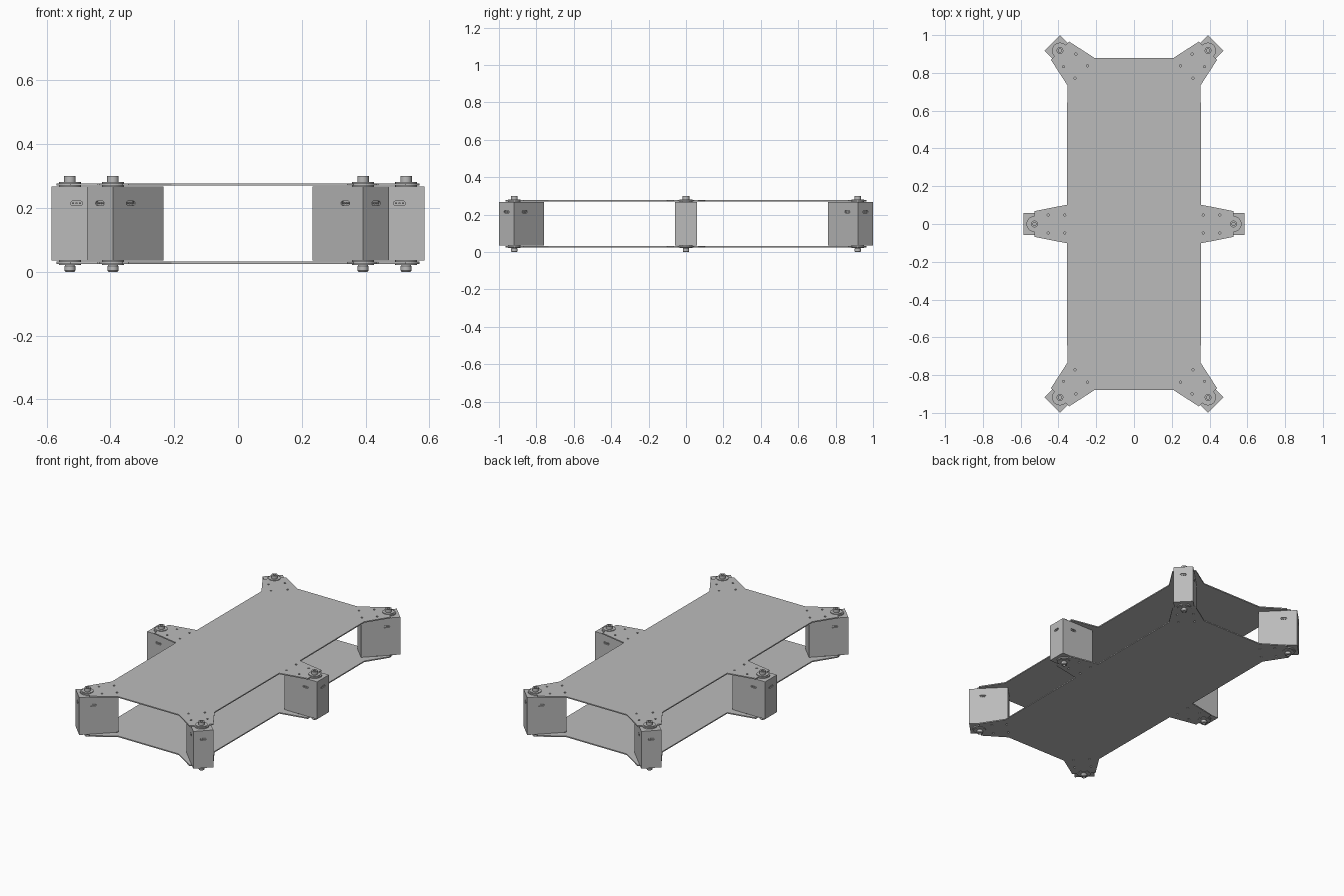
import bpy, bmesh, math
from mathutils import Matrix, Vector

if "Cube" in bpy.data.objects:
    bpy.data.objects.remove(bpy.data.objects["Cube"])

grey = bpy.data.materials.new("plain_grey")
grey.use_nodes = True
grey.diffuse_color = (0.5, 0.5, 0.5, 1)
grey.node_tree.nodes["Principled BSDF"].inputs["Base Color"].default_value = (0.5, 0.5, 0.5, 1)


def place(name, mesh, matrix=Matrix(), smooth=False):
    obj = bpy.data.objects.new(name, mesh)
    bpy.context.collection.objects.link(obj)
    obj.matrix_world = matrix
    return obj


def arc(r, start=0, end=360, n=16, cx=0, cy=0):
    closed = end - start == 360
    steps = n if closed else n + 1
    return [(cx + r * math.cos(math.radians(start + (end - start) * i / n)),
             cy + r * math.sin(math.radians(start + (end - start) * i / n)))
            for i in range(steps)]


def sheet(name, loops, z0, z1):
    """Flat sheet: first loop is the outline, the others are holes."""
    curve = bpy.data.curves.new(name, "CURVE")
    curve.dimensions = "2D"
    curve.fill_mode = "BOTH"
    curve.extrude = (z1 - z0) / 2
    for loop in loops:
        s = curve.splines.new("POLY")
        s.points.add(len(loop) - 1)
        for p, (x, y) in zip(s.points, loop):
            p.co = (x, y, 0, 1)
        s.use_cyclic_u = True
    temp = bpy.data.objects.new(name, curve)
    bpy.context.collection.objects.link(temp)
    bpy.context.view_layer.update()
    mesh = bpy.data.meshes.new_from_object(temp)
    bpy.data.objects.remove(temp)
    bm = bmesh.new()
    bm.from_mesh(mesh)
    bmesh.ops.remove_doubles(bm, verts=bm.verts, dist=1e-5)
    bmesh.ops.recalc_face_normals(bm, faces=bm.faces)
    bmesh.ops.translate(bm, verts=bm.verts, vec=(0, 0, (z0 + z1) / 2))
    bm.to_mesh(mesh)
    bm.free()
    mesh.name = name
    mesh.materials.clear()
    mesh.materials.append(grey)
    for f in mesh.polygons:
        f.use_smooth = False
    return mesh


def lathe(name, profile, n=24):
    """Turned part from (radius, z) points, starting and ending on the axis."""
    bm = bmesh.new()
    verts = [bm.verts.new((r, 0, z)) for r, z in profile]
    edges = [bm.edges.new(pair) for pair in zip(verts, verts[1:])]
    bmesh.ops.spin(bm, geom=verts + edges, axis=(0, 0, 1), cent=(0, 0, 0),
                   angle=math.tau, steps=n)
    bmesh.ops.remove_doubles(bm, verts=bm.verts, dist=1e-5)
    bmesh.ops.recalc_face_normals(bm, faces=bm.faces)
    mesh = bpy.data.meshes.new(name)
    bm.to_mesh(mesh)
    bm.free()
    mesh.materials.append(grey)
    turned.append(mesh)
    return mesh


def rect(x0, x1, y0, y1):
    return [(x0, y0), (x1, y0), (x1, y1), (x0, y1)]


turned = []

# Leg stations, counter-clockwise: name, pivot, heading, arm root
MID, CX, CY = 0.527, 0.392, 0.918
legs = [("middle_left", MID, 0, 0, -0.172),
        ("back_left", CX, CY, 45, -0.157),
        ("back_right", -CX, CY, 135, -0.157),
        ("middle_right", -MID, 0, 180, -0.172),
        ("front_right", -CX, -CY, 225, -0.157),
        ("front_left", CX, -CY, 315, -0.157)]


def station(x, y, heading):
    return Matrix.Translation((x, y, 0)) @ Matrix.Rotation(math.radians(heading), 4, "Z")


# Body plates with tapered arms, rounded tabs and screw holes
outline, holes = [], []
for _, x, y, heading, root in legs:
    m = station(x, y, heading)
    arm = [(root, -0.102), (0, -0.068)] + arc(0.042, -90, 90) + [(0, 0.068), (root, 0.102)]
    outline += [(m @ Vector((*p, 0)))[:2] for p in arm]
    for hx in (-0.073, -0.16):
        for hy in (-0.047, 0.047):
            holes.append([(m @ Vector((*p, 0)))[:2] for p in arc(0.006, n=12, cx=hx, cy=hy)])
place("top_plate", sheet("top_plate", [outline] + holes, 0.27, 0.277))
place("bottom_plate", sheet("bottom_plate", [outline] + holes, 0.025, 0.032))

# Servo housing: a solid core with slotted panels on three sides
BACK, OUT, HALF, LOW, HIGH, T = -0.167, 0.058, 0.0575, 0.035, 0.267, 0.006
core = sheet("housing_core", [rect(BACK, OUT - T, -HALF + T, HALF - T)], LOW, HIGH)


def slot(cx, cy):
    return arc(0.007, -90, 90, 6, cx + 0.012, cy) + arc(0.007, 90, 270, 6, cx - 0.012, cy)


SLOT_X, SLOT_Z = OUT - 0.079, 0.215
side = sheet("side_panel", [rect(BACK, OUT, LOW, HIGH), slot(SLOT_X, SLOT_Z)], 0, T)
end = sheet("end_panel", [rect(-HALF + T, HALF - T, LOW, HIGH), slot(0, SLOT_Z)], 0, T)
pin = sheet("connector_pin", [rect(-0.003, 0.003, -0.003, 0.003)], 0, 0.005)

upright = Matrix.Rotation(math.pi / 2, 4, "X")            # panel facing -y
facing_out = Matrix.Rotation(math.pi / 2, 4, "Z") @ upright  # panel facing +x
panels = [("right_panel", side, Matrix.Translation((0, -HALF + T, 0)) @ upright, SLOT_X),
          ("left_panel", side, Matrix.Translation((0, HALF, 0)) @ upright, SLOT_X),
          ("end_panel", end, Matrix.Translation((OUT - T, 0, 0)) @ facing_out, 0)]

# Bearing collar and hollow shaft above, washer and chamfered nut below
shaft = lathe("pivot_shaft", [(0, 0.29), (0.009, 0.29), (0.009, 0.3), (0.018, 0.3),
                              (0.018, 0.281), (0.034, 0.281), (0.034, 0.267), (0, 0.267)])
nut = lathe("pivot_nut", [(0, 0.035), (0.034, 0.035), (0.034, 0.022), (0.014, 0.022),
                          (0.017, 0.018), (0.017, 0.004), (0.014, 0), (0.008, 0),
                          (0.008, 0.008), (0, 0.008)])

for name, x, y, heading, _ in legs:
    m = station(x, y, heading)
    place(name + "_housing_core", core, m)
    place(name + "_pivot_shaft", shaft, m)
    place(name + "_pivot_nut", nut, m)
    for label, mesh, local, slot_x in panels:
        place(f"{name}_{label}", mesh, m @ local)
        for i in (-1, 0, 1):
            offset = Matrix.Translation((slot_x + i * 0.011, SLOT_Z, 0))
            place(f"{name}_{label}_pin", pin, m @ local @ offset)

# Smooth the turned parts, keeping their rims sharp
for mesh in turned:
    mesh.shade_smooth()
    mesh.set_sharp_from_angle(angle=math.radians(30))
